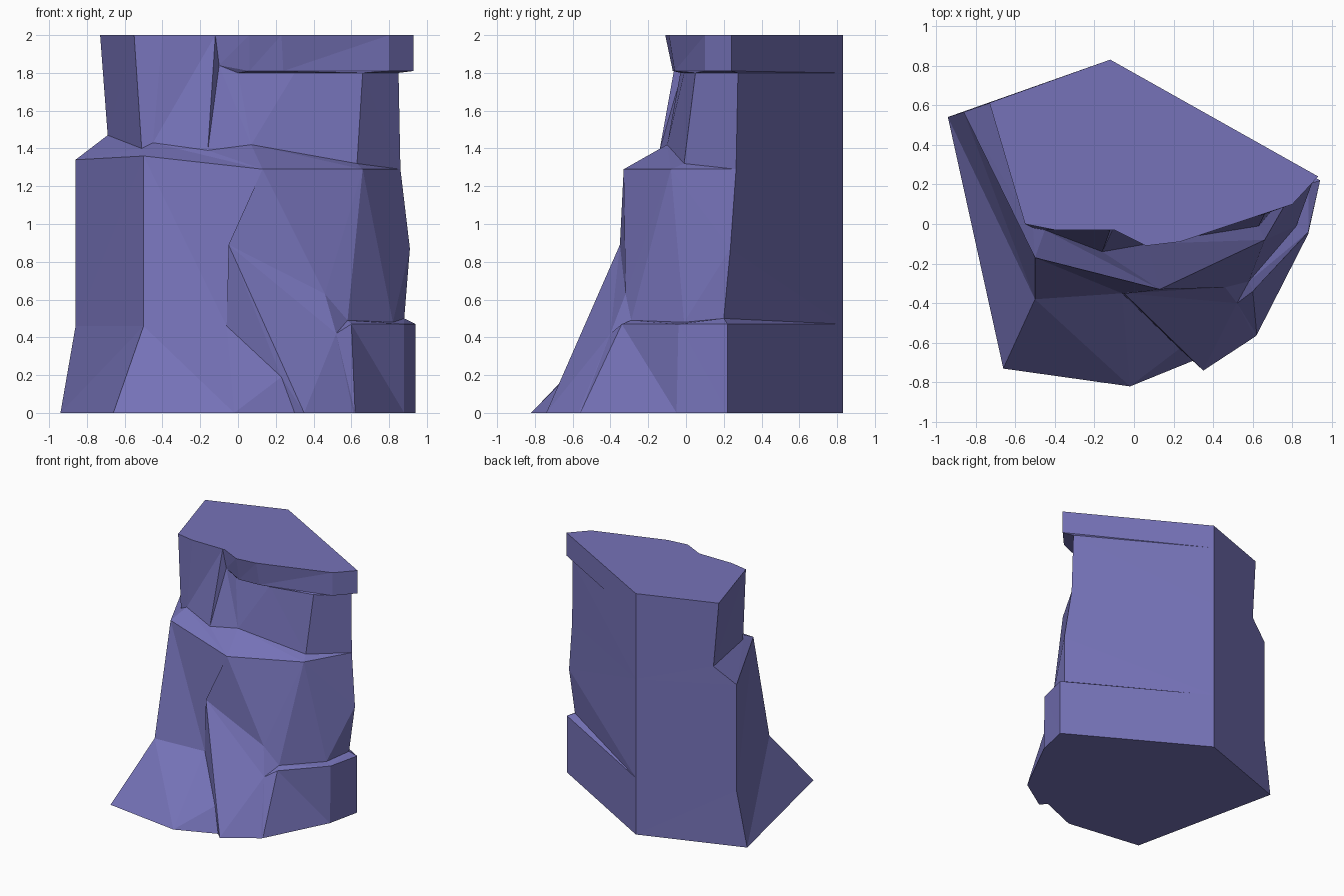
import bpy, bmesh

if "Cube" in bpy.data.objects:
    bpy.data.objects.remove(bpy.data.objects["Cube"])

RIDGE = (-0.12, 0.83)


def ridge(z):
    return (*RIDGE, z)


def level(z, *points):
    return [(x, y, z) for x, y in points]


# Each contour runs from the back ridge round the left, front and right: 10 points
foot = [ridge(0)] + level(0, (-.94, .54), (-.66, -.73), (-.02, -.82), (.30, -.69),
                          (.35, -.74), (.61, -.57), (.62, -.56), (.88, -.05), (.94, .22))

# Top of the foot slopes, with the crevice and the buttress peak
peak = (-.05, -.35, .89)
waist = [ridge(.47), (-.86, .565, .46), (-.50, -.38, .46), (-.06, -.35, .46)]
foot_rim = waist + [(.23, -.63, .19), peak, (.52, -.40, .42)] + level(
    .47, (.60, -.34), (.88, -.04), (.94, .22))

# Base of the middle wall, set in behind the low right ledge
middle_base = waist + [peak, peak, (.46, -.32, .63), (.58, -.29, .49),
                       (.82, -.01, .48), (.88, .20, .50)]
middle_bulge = middle_base[:9] + [(.91, .235, .87)]

# Outer edge of the high ledge
nose = (.13, -.33, 1.29)
ledge_rim = [ridge(1.29), (-.86, .565, 1.34), (-.50, -.17, 1.36)] + [nose] * 4 + level(
    1.29, (.66, -.08), (.66, -.08), (.86, .265))

# Foot of the upper wall
bend = (.07, -.10, 1.42)
upper_base = [ridge(1.29), (-.69, .625, 1.47), (-.51, -.02, 1.40), (-.45, -.03, 1.43),
              (-.16, -.14, 1.39)] + [bend] * 3 + [(.63, -.01, 1.32), (.86, .265, 1.29)]

# Upper wall reaches the top on the left, and the overhang on the right
top_left = level(2, (-.73, .612), (-.55, 0), (-.40, -.03), (-.12, -.03))
upper_top = [ridge(1.8)] + top_left + [(-.10, -.01, 1.84)] + level(
    1.80, (.0, -.03), (.30, -.01), (.66, .05), (.85, .275))
cap_bottom = [ridge(1.8)] + top_left + [(-.10, -.01, 1.84)] + level(
    1.81, (.06, -.07), (.24, -.06), (.80, .10), (.93, .24))
cap_top = [ridge(2)] + top_left + level(
    2, (-.10, -.03), (.06, -.11), (.23, -.09), (.80, .10), (.93, .24))


def loft(name, contours):
    """Bridge the contours; repeated points collapse the quads to triangles."""
    bm = bmesh.new()
    known = {}

    def vert(p):
        key = tuple(round(c, 4) for c in p)
        if key not in known:
            known[key] = bm.verts.new(p)
        return known[key]

    def face(points):
        vs = list(dict.fromkeys(vert(p) for p in points))
        if len(vs) > 2 and not bm.faces.get(vs):
            bm.faces.new(vs)

    for low, high in zip(contours, contours[1:]):
        for i in range(len(low)):
            j = (i + 1) % len(low)
            face((low[i], low[j], high[j], high[i]))
    face(contours[0][::-1])
    face(contours[-1])
    bmesh.ops.triangulate(bm, faces=bm.faces[:], quad_method='SHORT_EDGE')
    bmesh.ops.recalc_face_normals(bm, faces=bm.faces[:])
    mesh = bpy.data.meshes.new(name)
    bm.to_mesh(mesh)
    bm.free()
    obj = bpy.data.objects.new(name, mesh)
    bpy.context.collection.objects.link(obj)
    return obj


rock = loft("rock_pillar", [foot, foot_rim, middle_base, middle_bulge, ledge_rim,
                            upper_base, upper_top, cap_bottom, cap_top])

stone = bpy.data.materials.new("blue_stone")
stone.diffuse_color = (0.18, 0.17, 0.48, 1)
stone.use_nodes = True
stone.node_tree.nodes["Principled BSDF"].inputs["Base Color"].default_value = stone.diffuse_color
rock.data.materials.append(stone)
